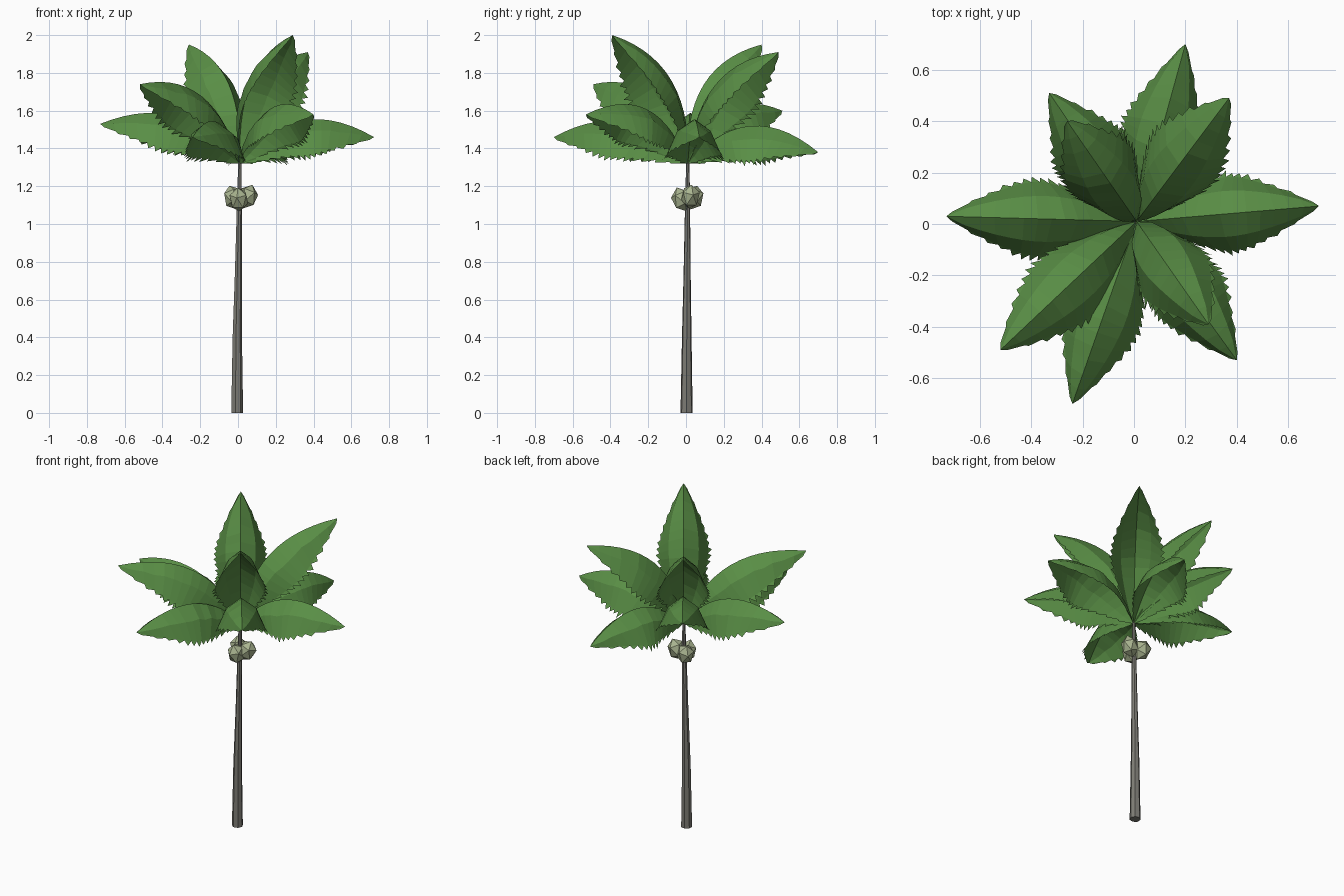
import bpy, bmesh, math, random
from mathutils import Vector, Matrix

if "Cube" in bpy.data.objects:
    bpy.data.objects.remove(bpy.data.objects["Cube"])

random.seed(4)


def material(name, rgb):
    m = bpy.data.materials.new(name)
    m.diffuse_color = (*rgb, 1)
    m.use_nodes = True
    m.node_tree.nodes["Principled BSDF"].inputs["Base Color"].default_value = m.diffuse_color
    return m


LEAF = material("leaf green", (0.10, 0.27, 0.06))
BARK = material("grey bark", (0.21, 0.205, 0.18))
NUT = material("pale green nut", (0.40, 0.46, 0.28))


def finish(name, bm, mat):
    me = bpy.data.meshes.new(name)
    bm.to_mesh(me)
    bm.free()
    me.materials.append(mat)
    ob = bpy.data.objects.new(name, me)
    bpy.context.collection.objects.link(ob)
    return ob


# Trunk: tapered seven-sided tube with a slight lean
bm = bmesh.new()
SIDES = 7
rings = []
for z, x, y, r in [(0, -0.006, 0.003, 0.033), (0.4, -0.005, 0.004, 0.026),
                   (0.75, 0.001, 0.006, 0.019), (1.08, 0.006, 0.008, 0.014),
                   (1.38, 0.01, 0.01, 0.008)]:
    rings.append([bm.verts.new((x + r * math.cos(2 * math.pi * k / SIDES),
                                y + r * math.sin(2 * math.pi * k / SIDES), z))
                  for k in range(SIDES)])
for a, b in zip(rings, rings[1:]):
    for k in range(SIDES):
        j = (k + 1) % SIDES
        bm.faces.new((a[k], a[j], b[j], b[k]))
bm.faces.new(rings[0][::-1])
bm.faces.new(rings[-1])
finish("trunk", bm, BARK)

# Nut cluster: three faceted nuts around the trunk
bm = bmesh.new()
for deg, dist, z in [(15, 0.042, 1.145), (140, 0.045, 1.14), (260, 0.035, 1.13)]:
    a = math.radians(deg)
    pos = Vector((0.01 + dist * math.cos(a), 0.012 + dist * math.sin(a), z))
    m = (Matrix.Translation(pos) @ Matrix.Rotation(a, 4, 'Z')
         @ Matrix.Rotation(0.4, 4, 'Y') @ Matrix.Diagonal((0.9, 0.85, 1.1, 1)))
    bmesh.ops.create_icosphere(bm, subdivisions=1, radius=0.062, matrix=m)
finish("nut_cluster", bm, NUT)

# Leaves: arched ridge, folded down on both sides, saw-toothed edges
BASE = Vector((0.01, 0.01, 1.32))
N = 14


def leaf(name, tip, bow):
    chord = Vector(tip) - BASE
    side = Vector((-chord.y, chord.x, 0)).normalized()
    up = chord.cross(side).normalized()

    def point(t, out, drop, sign, grow=1.0):
        ridge = BASE + chord * t + up * (bow * 4 * t * (1 - t))
        tangent = (chord + up * (bow * 4 * (1 - 2 * t))).normalized()
        normal = tangent.cross(side)
        w = 0.235 * max(0, math.sin(math.pi * t ** 1.05)) ** 0.7 * grow
        return ridge + side * (sign * w * out) - normal * (w * drop)

    bm = bmesh.new()
    ts = [i / N for i in range(N + 1)]
    ridge = [bm.verts.new(point(t, 0, 0, 1)) for t in ts]
    for s in (1, -1):
        mid = [bm.verts.new(point(t, 0.38, 0.29 + random.uniform(-.03, .03), s)) for t in ts]
        edge = [bm.verts.new(point(t, 0.61, 0.78, s)) for t in ts]
        for i in range(N):
            t = min(0.985, (i + 0.85) / N)
            grow = 1.13 + random.uniform(-.03, .05)
            tooth = bm.verts.new(point(t, 0.61, 0.78, s, grow))
            for f in ((ridge[i], ridge[i + 1], mid[i + 1], mid[i]),
                      (mid[i], mid[i + 1], edge[i + 1], edge[i]),
                      (edge[i], edge[i + 1], tooth)):
                bm.faces.new(f if s < 0 else f[::-1])
    bmesh.ops.remove_doubles(bm, verts=bm.verts, dist=0.0005)
    bmesh.ops.recalc_face_normals(bm, faces=bm.faces)
    # Make the upper surface the outside
    if sum((f.normal.dot(up) for f in bm.faces)) < 0:
        bmesh.ops.reverse_faces(bm, faces=bm.faces)
    finish(name, bm, LEAF)


TIPS = [((-0.73, 0.03, 1.53), 0.15), ((0.72, 0.07, 1.46), 0.16),
        ((0.20, 0.70, 1.38), 0.17), ((-0.24, -0.70, 1.46), 0.15),
        ((0.40, -0.53, 1.58), 0.17), ((-0.33, 0.51, 1.60), 0.16),
        ((-0.52, -0.49, 1.74), 0.17), ((0.37, 0.49, 1.91), 0.17),
        ((0.29, -0.39, 2.00), 0.17), ((-0.26, 0.40, 1.95), 0.17)]
for i, (tip, bow) in enumerate(TIPS):
    leaf(f"leaf_{i + 1}", tip, bow)
